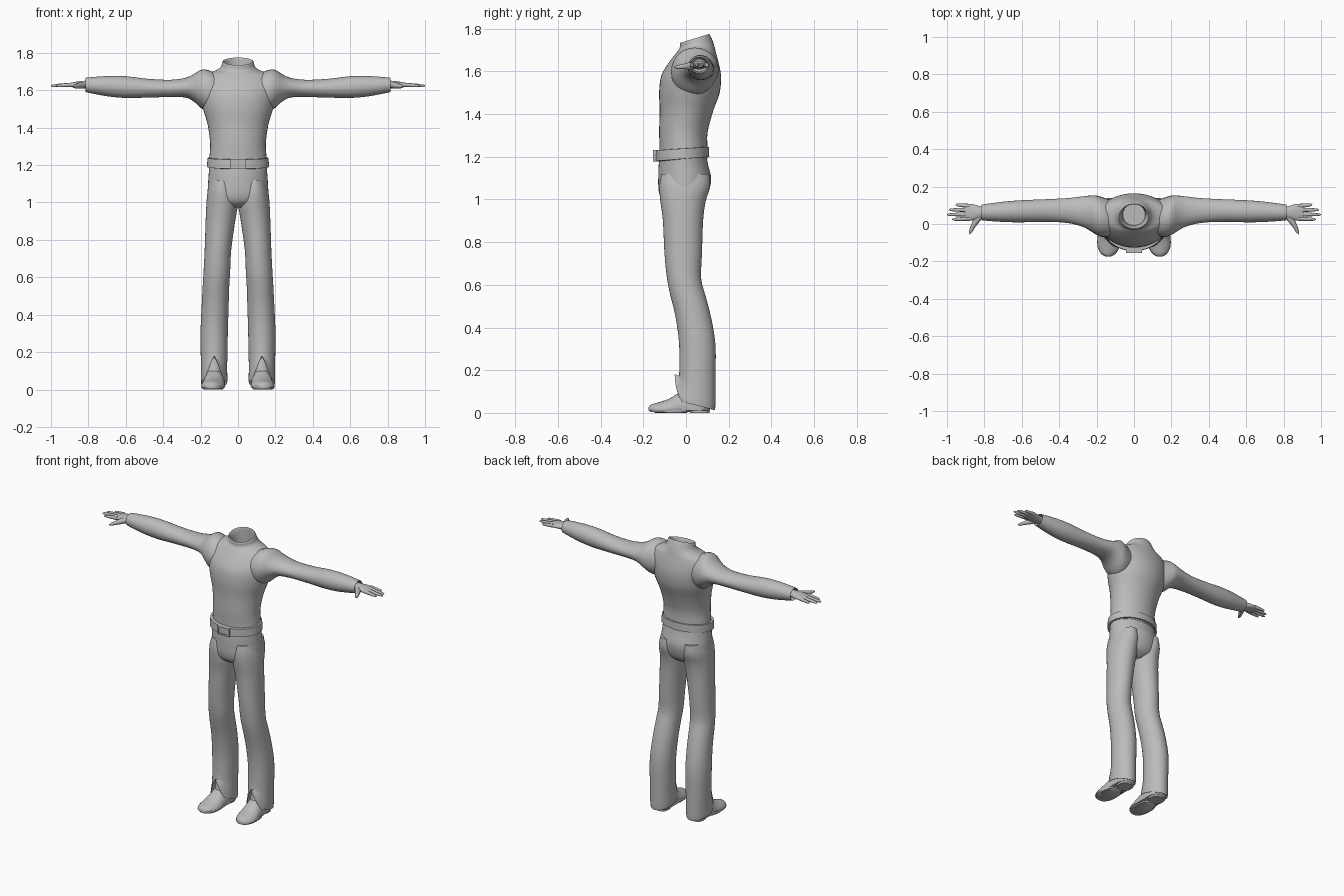
import bpy, bmesh, math
from mathutils import Vector

grey = bpy.data.materials.new("plain grey")
grey.diffuse_color = (0.5, 0.5, 0.5, 1)


def finish(name, bm, mirror=False, angle=50):
    bmesh.ops.recalc_face_normals(bm, faces=bm.faces[:])
    me = bpy.data.meshes.new(name)
    bm.to_mesh(me)
    bm.free()
    me.materials.append(grey)
    ob = bpy.data.objects.new(name, me)
    bpy.context.collection.objects.link(ob)
    bpy.ops.object.select_all(action='DESELECT')
    ob.select_set(True)
    bpy.context.view_layer.objects.active = ob
    bpy.ops.object.shade_smooth_by_angle(angle=math.radians(angle))
    if mirror:
        ob.modifiers.new("mirror", 'MIRROR').use_mirror_merge = False
    return ob


def smooth_rows(rows, k):
    """Catmull-Rom in-betweens for a list of ring parameters."""
    if k == 1:
        return rows
    out = []
    for i in range(len(rows) - 1):
        p = [rows[max(0, min(len(rows) - 1, i + d))] for d in (-1, 0, 1, 2)]
        for j in range(k):
            t = j / k
            out.append(tuple(0.5 * (2 * b + (c - a) * t + (2*a - 5*b + 4*c - d) * t * t
                                    + (3*b - a - 3*c + d) * t ** 3) for a, b, c, d in zip(*p)))
    return out + [rows[-1]]


def loft(name, axis, rows, n=28, k=3, mirror=False, power=1.0, floor=None, lift=None, angle=50):
    """Skin rings. Row: position on axis, centre a, centre b, radius a, radius b, tilt."""
    bm = bmesh.new()
    rings = []
    rows = smooth_rows([tuple(r) + (0,) * (6 - len(r)) for r in rows], k)
    for t, a, b, ra, rb, tilt in rows:
        ring = []
        for i in range(n):
            th = 2 * math.pi * i / n
            c, s = math.cos(th), math.sin(th)
            c = math.copysign(abs(c) ** power, c)
            s = math.copysign(abs(s) ** power, s)
            u, v, w = a + ra * c, b + rb * s, t + tilt * s
            if floor is not None:
                v = max(v, floor)
            if lift:
                w += lift(t, c, s)
            co = {'Z': (u, v, w), 'X': (w, u, v), 'Y': (u, w, v)}[axis]
            ring.append(bm.verts.new(co))
        rings.append(ring)
    for r0, r1 in zip(rings, rings[1:]):
        for i in range(n):
            bm.faces.new((r0[i], r0[(i + 1) % n], r1[(i + 1) % n], r1[i]))
    bm.faces.new(rings[0])
    bm.faces.new(rings[-1])
    return finish(name, bm, mirror, angle)


def box(name, centre, size):
    bm = bmesh.new()
    bmesh.ops.create_cube(bm, size=1)
    for v in bm.verts:
        v.co = [centre[i] + v.co[i] * size[i] for i in range(3)]
    return finish(name, bm, angle=30)


def tube(name, pts, radii, n=10):
    """Tapered finger along a path."""
    bm = bmesh.new()
    pts = [Vector(p) for p in pts]
    rings = []
    for i, p in enumerate(pts):
        d = (pts[min(i + 1, len(pts) - 1)] - pts[max(i - 1, 0)]).normalized()
        side = d.cross(Vector((0, 0, 1))).normalized()
        up = side.cross(d)
        rings.append([bm.verts.new(p + radii[i] * (side * math.cos(2 * math.pi * j / n)
                                   + up * math.sin(2 * math.pi * j / n))) for j in range(n)])
    for r0, r1 in zip(rings, rings[1:]):
        for j in range(n):
            bm.faces.new((r0[j], r0[(j + 1) % n], r1[(j + 1) % n], r1[j]))
    bm.faces.new(rings[0])
    bm.faces.new(rings[-1])
    return finish(name, bm, True)


# Shirt body with raised collar and hollow neck
loft("shirt_body", 'Z', [
    (1.19, 0, -.012, .158, .112), (1.25, 0, -.012, .152, .112), (1.32, 0, -.012, .149, .114),
    (1.42, 0, .003, .163, .126), (1.50, 0, .016, .187, .142), (1.58, 0, .024, .202, .14),
    (1.64, 0, .036, .205, .117), (1.685, 0, .047, .175, .094), (1.705, 0, .05, .12, .085, .005),
    (1.725, 0, .049, .092, .078, .012), (1.75, 0, .042, .084, .071, .02),
    (1.752, 0, .042, .076, .064, .02), (1.72, 0, .046, .066, .06, .018),
    (1.66, 0, .05, .06, .058, 0)], n=40, k=3)

# Sleeves
loft("sleeve", 'X', [
    (.10, .03, 1.59, .09, .09), (.16, .035, 1.598, .105, .11), (.20, .047, 1.608, .105, .101),
    (.235, .058, 1.613, .094, .074), (.28, .067, 1.614, .08, .053), (.36, .072, 1.61, .066, .046),
    (.48, .072, 1.611, .06, .05), (.60, .068, 1.617, .059, .058), (.70, .065, 1.622, .054, .054),
    (.805, .062, 1.628, .043, .04), (.812, .062, 1.628, .039, .036), (.79, .062, 1.628, .034, .03)],
    mirror=True)

# Hands
loft("palm", 'X', [
    (.78, .062, 1.63, .028, .022), (.82, .062, 1.63, .032, .021), (.85, .062, 1.63, .041, .018),
    (.885, .063, 1.629, .045, .013), (.905, .063, 1.628, .042, .009)], n=20, mirror=True)
for label, y0, y1, tip in (("index", .029, .024, .972), ("middle", .052, .050, 1.0),
                           ("ring", .075, .076, .99), ("little", .096, .103, .953)):
    pts = [(.88 + (tip - .88) * f, y0 + (y1 - y0) * f, 1.63 - .006 * f) for f in (0, .35, .7, .93, 1)]
    tube(label + "_finger", pts, (.012, .0105, .009, .0065, .002))
tube("thumb", [(.82, .045, 1.628), (.845, .015, 1.625), (.862, -.015, 1.622),
               (.874, -.04, 1.62), (.88, -.055, 1.62)], (.016, .017, .012, .0095, .003))

# Belt and buckle
loft("belt", 'Z', [
    (1.188, 0, -.02, .145, .11, .01), (1.19, 0, -.018, .166, .127, .01),
    (1.238, 0, -.018, .163, .125, .008), (1.24, 0, -.018, .14, .10, .008)], n=48, k=1, angle=30)
for x in (-1, 1):
    box("buckle_side", (x * .036, -.145, 1.205), (.012, .018, .052))
for z in (1.183, 1.227):
    box("buckle_bar", (0, -.145, z), (.084, .018, .009))
box("buckle_plate", (0, -.143, 1.205), (.074, .012, .044))

# Trousers: hips
loft("trouser_hips", 'Z', [
    (1.22, 0, -.014, .154, .106), (1.16, 0, -.012, .156, .116), (1.10, 0, -.006, .160, .124),
    (1.04, 0, -.010, .160, .118), (1.0, 0, -.012, .13, .10), (.972, 0, -.012, .06, .06)], n=40)


# Trouser legs with the front of the hem cut to a V
def hem_cut(t, c, s):
    if t > .16:
        return 0
    front = max(0, 1 - abs(c) / .75) if s < 0 else 0
    return front * (.17 - t) * .9


loft("trouser_leg", 'Z', [
    (1.12, .085, -.003, .06, .112), (1.06, .085, -.006, .077, .119), (.99, .085, -.014, .084, .106),
    (.90, .094, -.014, .079, .094), (.75, .107, -.013, .071, .088), (.63, .113, -.009, .071, .080),
    (.55, .118, .009, .071, .082), (.45, .122, .034, .072, .083), (.32, .127, .053, .073, .085),
    (.17, .128, .053, .071, .085, -.004), (.12, .128, .05, .070, .088, -.01),
    (.045, .128, .042, .071, .095, -.022), (.05, .128, .042, .066, .089, -.022),
    (.17, .128, .05, .06, .075, 0)], n=36, mirror=True, lift=hem_cut)

# Shoes: upper, ankle, sole and heel
loft("shoe_upper", 'Y', [
    (.112, .126, .03, .02, .03), (.10, .126, .03, .045, .06), (.06, .126, .03, .056, .085),
    (.01, .127, .03, .057, .088), (-.04, .129, .022, .060, .068), (-.08, .132, .016, .064, .05),
    (-.12, .135, .014, .060, .038), (-.15, .137, .014, .046, .030), (-.168, .138, .014, .027, .022),
    (-.175, .138, .014, .008, .012)], n=28, mirror=True, floor=.012)
loft("shoe_ankle", 'Z', [
    (.06, .127, .03, .05, .068), (.12, .127, .035, .045, .055), (.24, .127, .045, .04, .05)],
    n=24, mirror=True)
loft("shoe_sole", 'Z', [(.004, .134, -.075, .057, .094), (.022, .134, -.075, .060, .098)],
     n=32, k=1, mirror=True, power=.85)
loft("shoe_heel", 'Z', [(0, .126, .065, .047, .045), (.034, .126, .063, .050, .049)],
     n=28, k=1, mirror=True, power=.75)
# Ball of the foot rests on the ground
loft("shoe_tread", 'Z', [(0, .133, -.07, .050, .075), (.01, .134, -.073, .056, .088)],
     n=32, k=1, mirror=True, power=.85)
